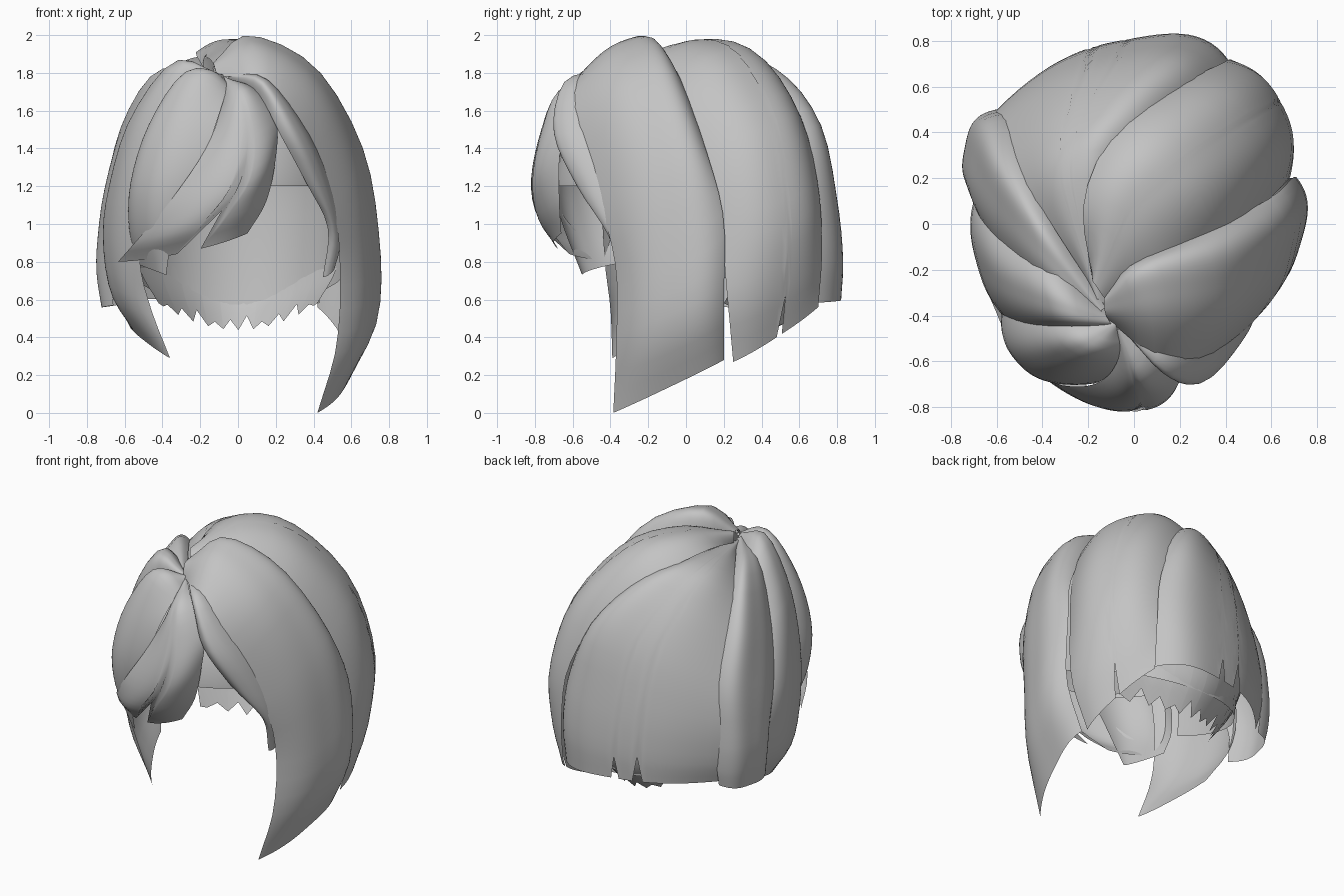
import bpy, bmesh, math
from mathutils import Vector

grey = bpy.data.materials.new("hair_grey")
grey.diffuse_color = (0.55, 0.55, 0.55, 1)


def finish(name, bm):
    """Turn faces outward, shade smooth and link."""
    bmesh.ops.recalc_face_normals(bm, faces=bm.faces)
    mid = Vector((0, 0, 1))
    if sum(f.normal.dot(f.calc_center_median() - mid) * f.calc_area() for f in bm.faces) < 0:
        bmesh.ops.reverse_faces(bm, faces=bm.faces)
    for f in bm.faces:
        f.smooth = True
    mesh = bpy.data.meshes.new(name)
    bm.to_mesh(mesh)
    bm.free()
    mesh.materials.append(grey)
    ob = bpy.data.objects.new(name, mesh)
    bpy.context.collection.objects.link(ob)


def curve(pts, s):
    """Smooth curve through the points, s from 0 to 1."""
    p = [Vector(q) for q in pts]
    n = len(p) - 1
    i = min(int(s * n), n - 1)
    t = s * n - i
    b, c = p[i], p[i + 1]
    a = p[i - 1] if i else b * 2 - c
    d = p[i + 2] if i + 2 <= n else c * 2 - b
    return 0.5 * (2 * b + (c - a) * t + (2 * a - 5 * b + 4 * c - d) * t * t
                  + (3 * b - a - 3 * c + d) * t ** 3)


def lock(name, edge_a, ridge, edge_b, notches=(), power=2.4, cols=28, rows=20):
    """Bulging sheet between two edges; a notch is (position, half width, depth)."""
    ts = {i / cols for i in range(cols + 1)} | {.008, .02, .98, .992}
    for t0, w, _ in notches:
        ts = {t for t in ts if abs(t - t0) >= w} | {t0 - w, t0, t0 + w}
    ts = sorted(t for t in ts if 0 <= t <= 1)
    bm = bmesh.new()
    grid = []
    for t in ts:
        end = 1 - max([d * max(0, 1 - abs(t - t0) / w) for t0, w, d in notches], default=0)
        col = []
        for j in range(rows + 1):
            s = end * j / rows
            a, m, b = curve(edge_a, s), curve(ridge, s), curve(edge_b, s)
            swell = 1 - abs(2 * t - 1) ** power
            col.append(bm.verts.new(a.lerp(b, t) + (m - (a + b) / 2) * swell))
        grid.append(col)
    for c0, c1 in zip(grid, grid[1:]):
        for j in range(rows):
            bm.faces.new((c0[j], c0[j + 1], c1[j + 1], c1[j]))
    finish(name, bm)


# long lock on the right side, ending in a front point
lock("right_side_lock",
     [(-.11, -.42, 1.78), (.11, -.59, 1.76), (.32, -.58, 1.55), (.5, -.45, 1.1),
      (.54, -.37, .75), (.52, -.37, .35), (.42, -.385, 0)],
     [(-.13, -.36, 1.85), (.08, -.3, 1.98), (.42, -.25, 1.79), (.65, -.14, 1.35),
      (.725, -.08, .85), (.71, -.08, .45), (.575, -.06, .15)],
     [(-.12, -.3, 1.81), (.0, -.17, 1.90), (.3, -.04, 1.79), (.59, .11, 1.38),
      (.69, .2, 1.02), (.70, .2, .6), (.58, .2, .28)], power=3)

# broad lock over the right of the back, its front edge tucked under
lock("back_right_lock",
     [(-.09, -.38, 1.77), (.12, -.22, 1.85), (.4, -.05, 1.67), (.58, .1, 1.34),
      (.66, .18, 1.0), (.68, .22, .6), (.58, .25, .27)],
     [(-.16, -.28, 1.88), (.0, .06, 1.975), (.25, .27, 1.885), (.52, .45, 1.53),
      (.64, .52, 1.08), (.62, .52, .7), (.55, .48, .40)],
     [(-.18, -.25, 1.82), (-.22, .1, 1.91), (-.07, .42, 1.82), (.2, .61, 1.56),
      (.38, .7, 1.2), (.42, .72, .85), (.42, .7, .56)],
     notches=[(.53, .03, .12)], power=2.6)

# wide lock down the middle of the back
lock("back_middle_lock",
     [(-.12, -.36, 1.78), (-.1, .2, 1.85), (.07, .44, 1.75), (.28, .6, 1.48),
      (.4, .66, 1.15), (.44, .67, .85), (.43, .65, .58)],
     [(-.16, -.33, 1.8), (-.27, .22, 1.87), (-.2, .49, 1.75), (-.08, .69, 1.48),
      (-.03, .78, 1.1), (-.01, .81, .8), (-.01, .80, .6)],
     [(-.13, -.38, 1.77), (-.40, .04, 1.75), (-.53, .24, 1.55), (-.59, .41, 1.25),
      (-.6, .49, 1.0), (-.6, .49, .75), (-.57, .47, .6)],
     notches=[(.52, .025, .13), (.66, .03, .16)], power=3)

# narrower lock on the left of the back
lock("back_left_lock",
     [(-.12, -.37, 1.79), (-.36, .0, 1.78), (-.5, .25, 1.6), (-.55, .45, 1.25),
      (-.57, .5, .9), (-.58, .5, .7), (-.58, .48, .58)],
     [(-.14, -.39, 1.8), (-.42, -.1, 1.8), (-.61, .12, 1.52), (-.7, .27, 1.2),
      (-.735, .33, .9), (-.735, .34, .72), (-.71, .33, .56)],
     [(-.1, -.42, 1.77), (-.34, -.32, 1.70), (-.5, -.22, 1.45), (-.61, -.08, 1.15),
      (-.65, .05, .9), (-.67, .1, .75), (-.66, .1, .57)], power=3.4)

# left side lock, ending in a front point
lock("left_side_lock",
     [(-.11, -.39, 1.78), (-.36, -.17, 1.76), (-.55, -.06, 1.48), (-.66, .08, 1.12),
      (-.68, .16, .9), (-.66, .12, .65), (-.57, .0, .45)],
     [(-.11, -.42, 1.8), (-.33, -.36, 1.86), (-.55, -.28, 1.57), (-.66, -.2, 1.22),
      (-.69, -.16, .9), (-.63, -.2, .6), (-.48, -.22, .37)],
     [(-.08, -.45, 1.77), (-.28, -.45, 1.74), (-.42, -.47, 1.5), (-.52, -.45, 1.15),
      (-.52, -.43, .8), (-.46, -.4, .55), (-.36, -.39, .29)], power=2.6)

# fringe: left, middle (split into two tips) and right
lock("left_fringe",
     [(-.08, -.42, 1.78), (-.3, -.42, 1.75), (-.46, -.38, 1.5), (-.55, -.33, 1.2),
      (-.57, -.32, .95), (-.54, -.36, .79)],
     [(-.08, -.44, 1.79), (-.23, -.54, 1.81), (-.40, -.6, 1.55), (-.5, -.61, 1.25),
      (-.52, -.56, 1.0), (-.46, -.49, .76)],
     [(-.07, -.46, 1.77), (-.06, -.56, 1.72), (-.11, -.66, 1.55), (-.2, -.70, 1.3),
      (-.33, -.67, 1.05), (-.38, -.55, .73)])
lock("middle_fringe",
     [(-.06, -.45, 1.77), (.08, -.6, 1.72), (.2, -.64, 1.55), (.2, -.67, 1.35),
      (.15, -.67, 1.12), (.05, -.66, .95)],
     [(-.07, -.46, 1.78), (.0, -.68, 1.69), (.04, -.78, 1.45), (-.01, -.82, 1.2),
      (-.16, -.77, 1.0), (-.28, -.64, .85)],
     [(-.08, -.45, 1.77), (-.09, -.6, 1.62), (-.17, -.7, 1.4), (-.36, -.69, 1.12),
      (-.53, -.53, .92), (-.635, -.31, .8)],
     notches=[(.47, .09, .27)])
lock("right_fringe",
     [(-.05, -.45, 1.77), (.11, -.62, 1.68), (.22, -.68, 1.48), (.36, -.58, 1.22),
      (.475, -.42, .98), (.45, -.32, .72)],
     [(-.05, -.45, 1.79), (.14, -.63, 1.76), (.33, -.66, 1.48), (.46, -.53, 1.17),
      (.52, -.40, .93), (.48, -.33, .73)],
     [(-.05, -.4, 1.77), (.17, -.48, 1.74), (.38, -.46, 1.48), (.51, -.39, 1.15),
      (.54, -.33, .9), (.51, -.32, .76)])

# ragged layer at the nape
lock("nape_layer",
     [(.56, .4, 1.0), (.52, .3, .76), (.42, .2, .58)],
     [(0, .74, .85), (0, .68, .62), (0, .54, .44)],
     [(-.56, .4, 1.0), (-.52, .3, .76), (-.42, .2, .58)],
     notches=[(.07 + .095 * i, .046, .09 + .06 * (i * 2 % 3)) for i in range(10)],
     power=2, rows=8)

# inner cap, open at the face and the neck, its hem rising to the front
bm = bmesh.new()
bmesh.ops.create_uvsphere(bm, u_segments=40, v_segments=28, radius=1)
for v in bm.verts:
    x, y, z = v.co
    if z < 0:
        k = (1 - .1 * z * z) / max(.3, math.sqrt(max(0, 1 - z * z)))
        x, y = x * k, y * k
    v.co = (.6 * x, .69 * y - .01, 1.15 + (.7 if z > 0 else .9) * z)
for co, no, cut in (((0, .65, .57), (0, -.33, -1), True),
                    ((0, 0, 1.2), (0, 0, 1), False), ((0, -.25, 0), (0, 1, 0), False)):
    bmesh.ops.bisect_plane(bm, geom=bm.verts[:] + bm.edges[:] + bm.faces[:],
                           plane_co=co, plane_no=no, clear_outer=cut)
face_hole = [f for f in bm.faces
             if f.calc_center_median().y < -.25 and f.calc_center_median().z < 1.2]
bmesh.ops.delete(bm, geom=face_hole, context='FACES')
finish("inner_cap", bm)
